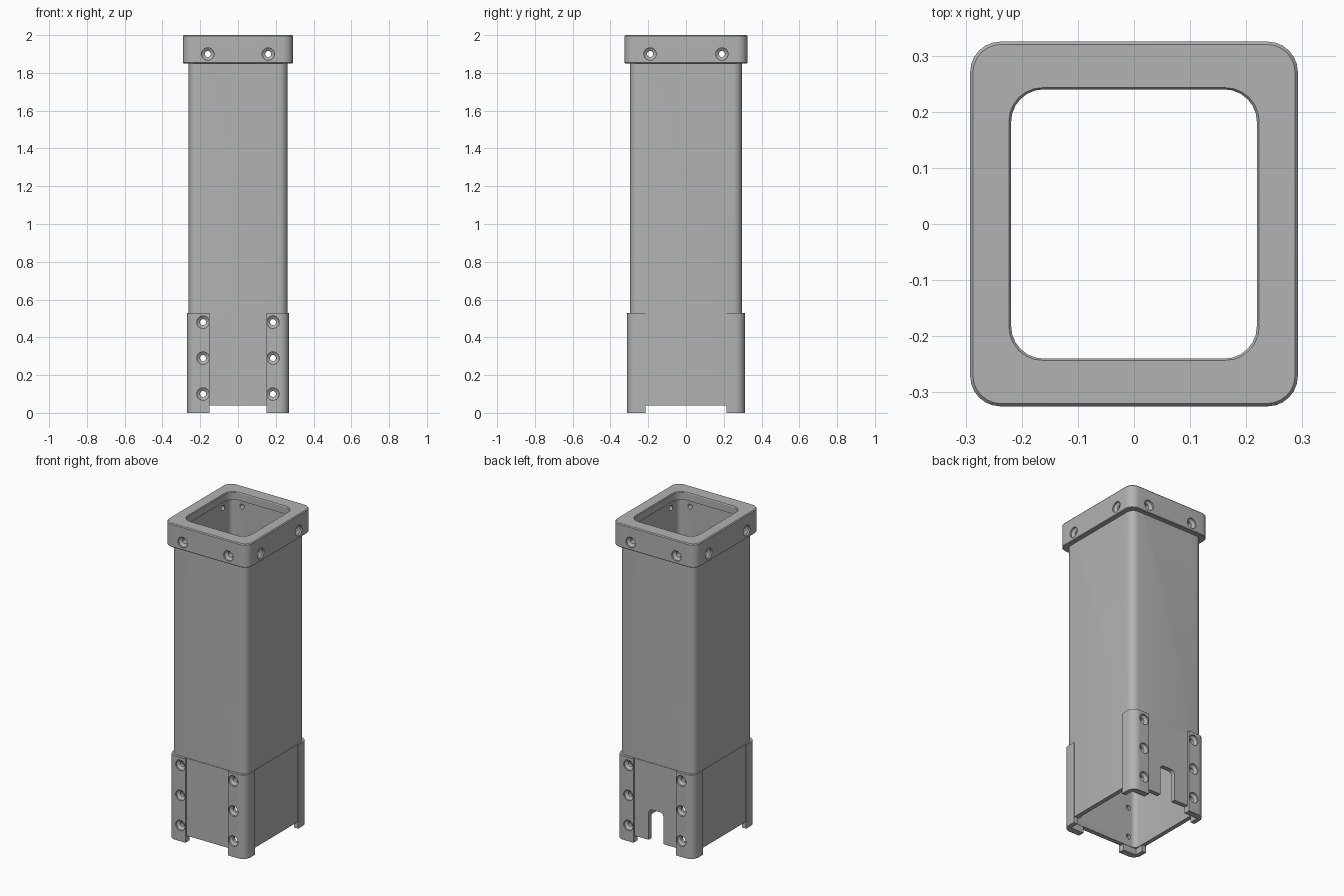
import bpy, bmesh, math
from mathutils import Matrix, Vector

cube = bpy.data.objects.get("Cube")
if cube:
    bpy.data.objects.remove(cube, do_unlink=True)

grey = bpy.data.materials.new("plain grey")
grey.use_nodes = True
colour = (0.45, 0.45, 0.45, 1)
grey.diffuse_color = colour
grey.node_tree.nodes["Principled BSDF"].inputs["Base Color"].default_value = colour


def arc(cx, cy, r, start, steps=6):
    return [(cx + r * math.cos(start + math.pi / 2 * i / steps),
             cy + r * math.sin(start + math.pi / 2 * i / steps)) for i in range(steps + 1)]


def rounded_rect(hx, hy, r):
    pts = []
    for k, (sx, sy) in enumerate([(1, 1), (-1, 1), (-1, -1), (1, -1)]):
        pts += arc(sx * (hx - r), sy * (hy - r), r, k * math.pi / 2)
    return pts


def finish(name, bm, smooth=True):
    bmesh.ops.recalc_face_normals(bm, faces=bm.faces)
    mesh = bpy.data.meshes.new(name)
    bm.to_mesh(mesh)
    bm.free()
    mesh.materials.append(grey)
    obj = bpy.data.objects.new(name, mesh)
    bpy.context.collection.objects.link(obj)
    return obj


def bridge(bm, a, b):
    for i in range(len(a)):
        j = (i + 1) % len(a)
        bm.faces.new((a[i], a[j], b[j], b[i]))


def sleeve(name, rings):
    """Closed frame swept through rounded rectangles (half x, half y, radius, z)."""
    bm = bmesh.new()
    loops = [[bm.verts.new((x, y, z)) for x, y in rounded_rect(hx, hy, r)]
             for hx, hy, r, z in rings]
    for k, loop in enumerate(loops):
        bridge(bm, loop, loops[(k + 1) % len(loops)])
    return finish(name, bm)


def prism(bm, outline, z0, z1, matrix=Matrix()):
    low, high = ([bm.verts.new(matrix @ Vector((x, y, z))) for x, y in outline]
                 for z in (z0, z1))
    bridge(bm, low, high)
    bm.faces.new(low)
    bm.faces.new(high)


# Main tube, lower sleeve and top collar
tube = sleeve("main_tube", [(.262, .296, .045, .53), (.262, .296, .045, 1.95),
                            (.238, .27, .03, 1.95), (.238, .27, .03, .53)])
lower = sleeve("lower_sleeve", [(.265, .299, .045, .04), (.265, .299, .045, .53),
                                (.238, .27, .03, .53), (.238, .27, .03, .04)])
collar = sleeve("top_collar", [(.258, .292, .04, 1.85), (.288, .321, .05, 1.85),
                               (.292, .325, .054, 1.854), (.292, .325, .054, 1.994),
                               (.287, .32, .05, 2), (.223, .243, .06, 2),
                               (.219, .24, .058, 1.995), (.219, .24, .058, 1.95),
                               (.258, .292, .04, 1.95)])

# Corner guards, an angle profile mirrored to four corners
bm = bmesh.new()
profile = [(.15, .272), (.242, .272), (.242, .215), (.27, .215)]
profile += arc(.27 - .05, .312 - .05, .05, 0) + [(.15, .312)]
for sx in (1, -1):
    for sy in (1, -1):
        prism(bm, [(x * sx, y * sy) for x, y in profile], 0, .53)
guards = finish("corner_guards", bm)

# Stepped screw-hole cutters
bm = bmesh.new()


def screw_hole(angle, side, height, face):
    """Countersunk hole running inward from a wall at distance face."""
    matrix = (Matrix.Rotation(angle, 4, 'Z') @ Matrix.Translation((side, -face, height))
              @ Matrix.Rotation(math.pi / 2, 4, 'X'))
    loops = []
    for r, depth in ((.033, .02), (.033, -.01), (.016, -.022), (.016, -.12)):
        loops.append([bm.verts.new(matrix @ Vector((r * math.cos(t), r * math.sin(t), depth)))
                      for t in (math.tau * i / 20 for i in range(20))])
    for a, b in zip(loops, loops[1:]):
        bridge(bm, a, b)
    bm.faces.new(loops[0])
    bm.faces.new(loops[-1])


for turn in range(4):
    end = turn % 2 == 0
    for s in (1, -1):
        screw_hole(turn * math.pi / 2, s * (.16 if end else .19), 1.9, .325 if end else .292)
        if end:
            for z in (.1, .29, .48):
                screw_hole(turn * math.pi / 2, s * .185, z, .312)
holes = finish("screw_hole_cutter", bm)

# Rounded notch in the back wall
bm = bmesh.new()
notch = [(-.052, 0), (.052, 0)] + arc(.027, .21, .025, 0) + arc(-.027, .21, .025, math.pi / 2)
prism(bm, notch, -.35, -.2, Matrix.Rotation(math.pi / 2, 4, 'X'))
notch_cutter = finish("notch_cutter", bm)

for cutter in (holes, notch_cutter):
    cutter.hide_render = True
    cutter.hide_viewport = True
    cutter.display_type = 'WIRE'

for obj, cutters in ((tube, [holes]), (lower, [holes, notch_cutter]),
                     (collar, [holes]), (guards, [holes])):
    for cutter in cutters:
        mod = obj.modifiers.new("cut", 'BOOLEAN')
        mod.operation = 'DIFFERENCE'
        mod.solver = 'EXACT'
        mod.object = cutter
    # Bake the cuts, then smooth the rounded corners
    bpy.context.view_layer.update()
    graph = bpy.context.evaluated_depsgraph_get()
    baked = bpy.data.meshes.new_from_object(obj.evaluated_get(graph))
    obj.modifiers.clear()
    obj.data = baked
    bpy.ops.object.select_all(action='DESELECT')
    obj.select_set(True)
    bpy.context.view_layer.objects.active = obj
    bpy.ops.object.shade_smooth_by_angle(angle=math.radians(30))

for cutter in (holes, notch_cutter):
    bpy.data.objects.remove(cutter, do_unlink=True)
